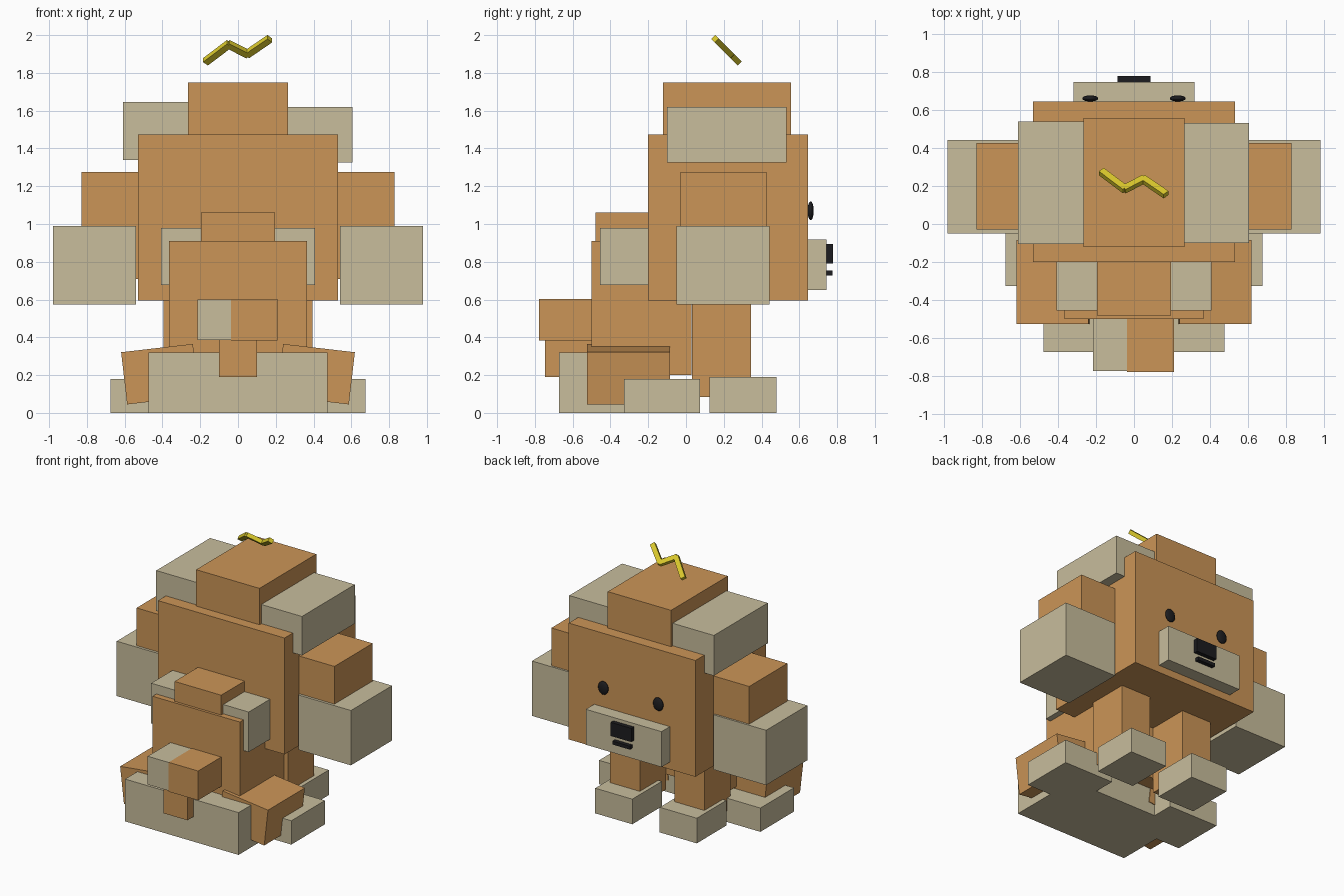
import bpy, bmesh, math
from mathutils import Vector, Matrix

if "Cube" in bpy.data.objects:
    bpy.data.objects.remove(bpy.data.objects["Cube"])


def material(name, rgb):
    m = bpy.data.materials.new(name)
    m.diffuse_color = (*rgb, 1.0)
    m.use_nodes = True
    m.node_tree.nodes["Principled BSDF"].inputs["Base Color"].default_value = m.diffuse_color
    return m


BROWN = material("warm_brown", (0.60, 0.30, 0.095))
TAN = material("pale_tan", (0.58, 0.51, 0.335))
BLACK = material("black", (0.012, 0.012, 0.014))
YELLOW = material("yellow", (0.70, 0.58, 0.025))


def finish(name, bm, mat):
    bmesh.ops.recalc_face_normals(bm, faces=bm.faces)
    mesh = bpy.data.meshes.new(name)
    bm.to_mesh(mesh)
    bm.free()
    mesh.materials.append(mat)
    obj = bpy.data.objects.new(name, mesh)
    bpy.context.collection.objects.link(obj)
    return obj


def box(name, mat, x, y, z, tilt=0.0):
    """Box from (min, max) ranges, optionally tilted about its own y axis."""
    lo, hi = Vector((x[0], y[0], z[0])), Vector((x[1], y[1], z[1]))
    bm = bmesh.new()
    bmesh.ops.create_cube(bm, size=1, matrix=Matrix.Diagonal((*(hi - lo), 1)))
    bm.transform(Matrix.Translation((lo + hi) / 2) @ Matrix.Rotation(tilt, 4, 'Y'))
    return finish(name, bm, mat)


def pair(name, mat, x, y, z, tilt=0.0):
    """Box on the right plus its mirror on the left."""
    box(name + "_right", mat, x, y, z, tilt)
    box(name + "_left", mat, (-x[1], -x[0]), y, z, -tilt)


# Head and crest
box("head", BROWN, (-0.53, 0.53), (-0.2, 0.645), (0.595, 1.475))
box("crest", BROWN, (-0.265, 0.265), (-0.122, 0.557), (1.4, 1.75))
box("mane_tuft_right", TAN, (0.25, 0.605), (-0.1, 0.532), (1.325, 1.62))
box("mane_tuft_left", TAN, (-0.61, -0.25), (-0.106, 0.538), (1.34, 1.645))

# Side mane
pair("mane_side", BROWN, (0.5, 0.828), (-0.03, 0.427), (0.71, 1.275))
pair("mane_tip", TAN, (0.54, 0.98), (-0.05, 0.442), (0.575, 0.99))

# Face
box("muzzle", TAN, (-0.317, 0.317), (0.6, 0.745), (0.65, 0.918))
box("nose", BLACK, (-0.086, 0.086), (0.73, 0.777), (0.79, 0.893))
box("mouth", BLACK, (-0.073, 0.073), (0.73, 0.775), (0.728, 0.754))
for side, s in (("right", 1), ("left", -1)):
    bm = bmesh.new()
    bmesh.ops.create_uvsphere(bm, u_segments=24, v_segments=12, radius=1)
    bm.transform(Matrix.Translation((s * 0.23, 0.66, 1.07))
                 @ Matrix.Diagonal((0.042, 0.016, 0.05, 1)))
    eye = finish("eye_" + side, bm, BLACK)
    eye.data.shade_smooth()

# Body and rump
box("body", BROWN, (-0.365, 0.365), (-0.5, 0.03), (0.2, 0.91))
box("rump", BROWN, (-0.195, 0.195), (-0.48, -0.1), (0.7, 1.06))
pair("rump_tuft", TAN, (0.18, 0.408), (-0.455, -0.15), (0.677, 0.98))

# Legs and paws
pair("front_leg", BROWN, (0.145, 0.395), (0.032, 0.345), (0.085, 0.65))
pair("front_paw", TAN, (0.115, 0.425), (0.125, 0.478), (0.0, 0.19))
pair("hind_thigh", BROWN, (0.222, 0.604), (-0.525, -0.085), (0.066, 0.344),
     math.radians(6.6))
pair("hind_paw", TAN, (0.26, 0.675), (-0.327, 0.075), (0.0, 0.18))
box("belly_pad", TAN, (-0.475, 0.475), (-0.672, -0.09), (0.0, 0.32))

# Tail
box("tail_post", BROWN, (-0.1, 0.1), (-0.747, -0.48), (0.19, 0.45))
box("tail_tuft_brown", BROWN, (-0.036, 0.21), (-0.777, -0.48), (0.382, 0.604))
box("tail_tuft_tan", TAN, (-0.215, -0.036), (-0.772, -0.48), (0.386, 0.6))

# Floating zigzag: square bars lying in a plane that leans at 45 degrees
points = [Vector((x, 2.135 - z, z)) for x, z in
          ((-0.168, 1.862), (-0.05, 1.951), (0.05, 1.9), (0.164, 1.978))]
normal = Vector((0, 1, 1)).normalized()
for i, (a, b) in enumerate(zip(points, points[1:])):
    along = (b - a).normalized()
    across = normal.cross(along)
    frame = Matrix((along, across, normal)).transposed().to_4x4()
    bm = bmesh.new()
    bmesh.ops.create_cube(bm, size=1, matrix=Matrix.Diagonal(
        ((b - a).length + 0.012, 0.036, 0.03, 1)))
    bm.transform(Matrix.Translation((a + b) / 2) @ frame)
    finish(f"zigzag_bar_{i + 1}", bm, YELLOW)
